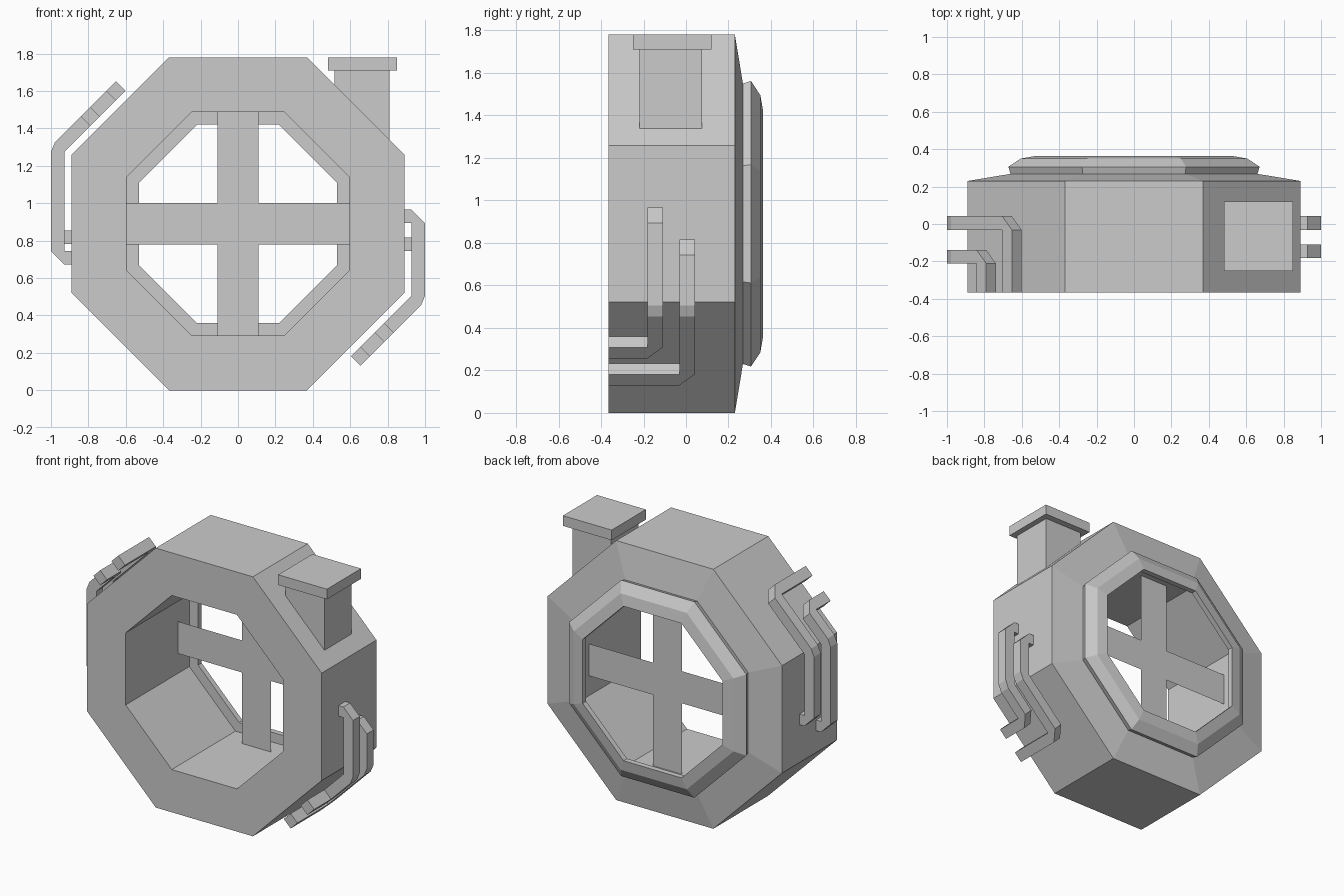
import bpy, bmesh, math
from mathutils import Vector

cube = bpy.data.objects.get("Cube")
if cube:
    bpy.data.objects.remove(cube, do_unlink=True)

grey = bpy.data.materials.new("plain grey")
grey.use_nodes = True
grey.diffuse_color = (0.6, 0.6, 0.6, 1)
grey.node_tree.nodes["Principled BSDF"].inputs["Base Color"].default_value = (0.6, 0.6, 0.6, 1)

CENTRE_Z = 0.89
SIDES = 8


def finish(name, bm, closed=True):
    if closed:
        bmesh.ops.remove_doubles(bm, verts=bm.verts, dist=0.0005)
        bmesh.ops.recalc_face_normals(bm, faces=bm.faces)
    mesh = bpy.data.meshes.new(name)
    bm.to_mesh(mesh)
    bm.free()
    mesh.materials.append(grey)
    obj = bpy.data.objects.new(name, mesh)
    bpy.context.scene.collection.objects.link(obj)
    return obj


def bridge(bm, a, b):
    n = len(a)
    for i in range(n):
        j = (i + 1) % n
        # skip edges that coincide on the inside of a bend
        if (a[i].co - b[i].co).length < 1e-4 and (a[j].co - b[j].co).length < 1e-4:
            continue
        bm.faces.new((a[i], a[j], b[j], b[i]))


def box(name, x, y, z):
    bm = bmesh.new()
    bmesh.ops.create_cube(bm, size=1)
    for v in bm.verts:
        v.co = [lo + (c + 0.5) * (hi - lo) for c, (lo, hi) in zip(v.co, (x, y, z))]
    return finish(name, bm)


def octagon_ring(name, profile):
    """Sweep a closed (apothem, y) profile around the eight sides."""
    bm = bmesh.new()
    rings = []
    for apothem, y in profile:
        r = apothem / math.cos(math.pi / SIDES)
        angles = [(k + 0.5) * math.tau / SIDES for k in range(SIDES)]
        rings.append([bm.verts.new((r * math.cos(t), y, CENTRE_Z + r * math.sin(t)))
                      for t in angles])
    for i, ring in enumerate(rings):
        bridge(bm, ring, rings[(i + 1) % len(rings)])
    return finish(name, bm)


def square_pipe(name, points, half=0.0365):
    """Square tube with sharp inside corners and chamfered outside corners."""
    pts = [Vector(p) for p in points]
    dirs = [(b - a).normalized() for a, b in zip(pts, pts[1:])]
    bm = bmesh.new()
    u = Vector((0, 1, 0))
    v = dirs[0].cross(u)
    rings = []

    def add_ring(c):
        rings.append([bm.verts.new(c + half * (s * u + t * v))
                      for s, t in ((-1, -1), (1, -1), (1, 1), (-1, 1))])

    add_ring(pts[0])
    for p, d0, d1 in zip(pts[1:-1], dirs, dirs[1:]):
        back = half * math.tan(d0.angle(d1) / 2)
        add_ring(p - d0 * back)
        turn = d0.rotation_difference(d1)
        u, v = turn @ u, turn @ v
        add_ring(p + d1 * back)
    add_ring(pts[-1])
    for a, b in zip(rings, rings[1:]):
        bridge(bm, a, b)
    bm.faces.new(rings[0])
    bm.faces.new(rings[-1])
    return finish(name, bm)


# Body shell with tapered back, raised rim and inner lip
octagon_ring("body", [(0.89, -0.365), (0.89, 0.23), (0.66, 0.268), (0.672, 0.306),
                      (0.605, 0.35), (0.53, 0.363), (0.53, 0.325), (0.597, 0.325),
                      (0.597, -0.365)])

# Flat cross-shaped window bars
bm = bmesh.new()
arm, reach = 0.11, 0.597
corner = [(reach, -arm), (reach, arm), (arm, arm)]
outline = []
for q in range(4):
    for x, z in corner:
        for _ in range(q):
            x, z = -z, x
        outline.append(bm.verts.new((x, 0.2, CENTRE_Z + z)))
bm.faces.new(outline)
finish("window_cross", bm, closed=False)

# Chimney
box("chimney", (0.516, 0.81), (-0.22, 0.075), (1.33, 1.72))
box("chimney_cap", (0.48, 0.85), (-0.25, 0.12), (1.71, 1.78))

# Side pipes: out of the wall, along it, round the slanted side, then forward
PIPE_X, BEND = 0.9635, 0.40
for name, side, up, y, stub_z, end_x in (
        ("left_front_pipe", 1, -1, -0.145, 0.93, 0.782),
        ("left_rear_pipe", 1, -1, 0.005, 0.78, 0.655),
        ("right_front_pipe", -1, 1, -0.175, 0.708, 0.79),
        ("right_rear_pipe", -1, 1, 0.005, 0.818, 0.653)):
    bend_z = CENTRE_Z + up * BEND
    end_z = bend_z + up * (PIPE_X - end_x)
    square_pipe(name, [(side * 0.87, y, stub_z), (side * PIPE_X, y, stub_z),
                       (side * PIPE_X, y, bend_z), (side * end_x, y, end_z),
                       (side * end_x, -0.365, end_z)])
